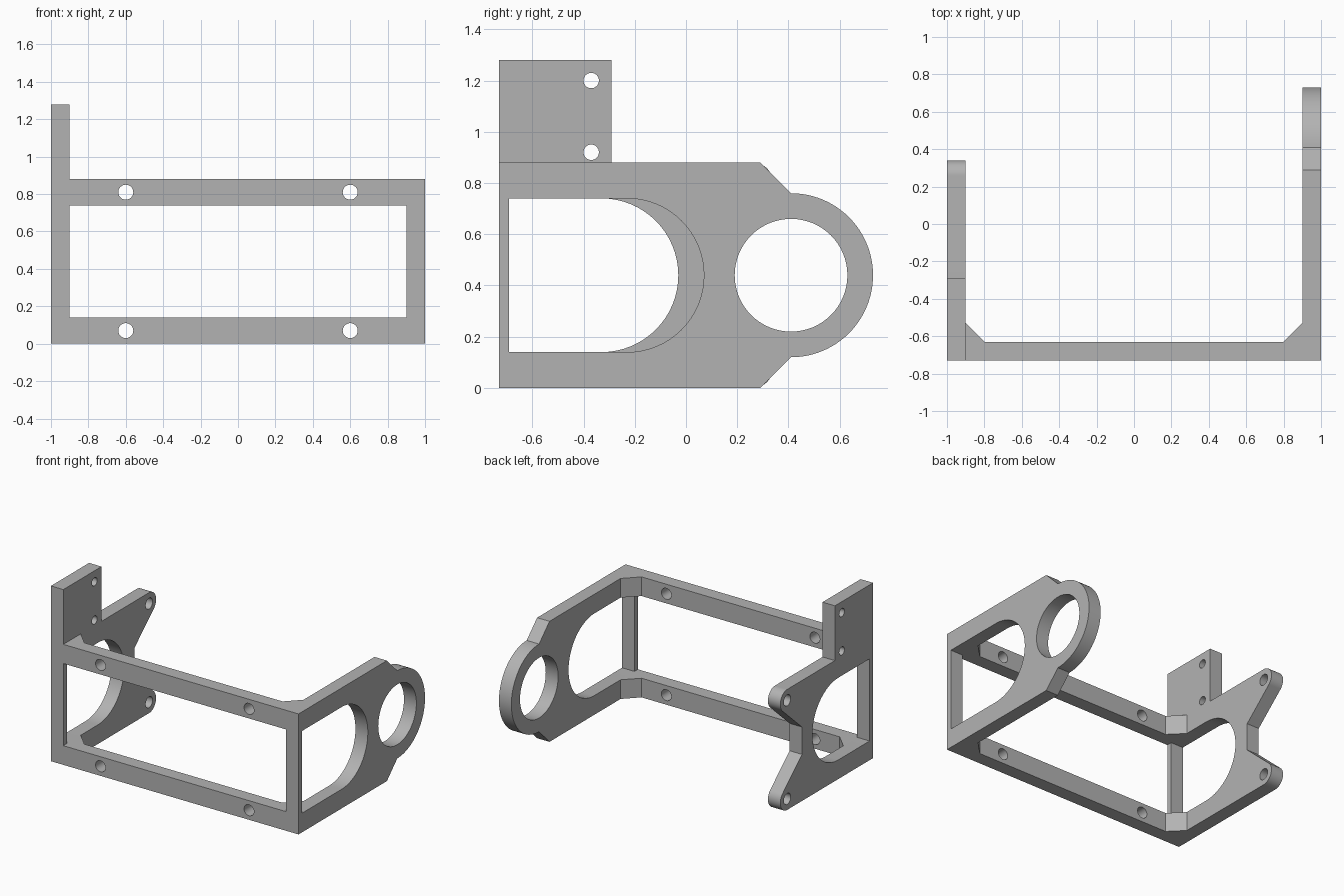
import bpy
import bmesh
from math import cos, sin, radians
from mathutils import Matrix

cube = bpy.data.objects.get("Cube")
if cube:
    bpy.data.objects.remove(cube, do_unlink=True)

grey = bpy.data.materials.new("plain grey")
grey.use_nodes = True
grey.diffuse_color = (0.45, 0.45, 0.45, 1)
grey.node_tree.nodes["Principled BSDF"].inputs["Base Color"].default_value = grey.diffuse_color

T = 0.1          # plate thickness
H = 0.88         # frame height
FRONT = -0.73    # front face

# Profile planes: columns are the directions of profile u, profile v and thickness
SIDE = Matrix(((0, 0, 1), (1, 0, 0), (0, 1, 0)))    # u = y, v = z
FACE = Matrix(((1, 0, 0), (0, 0, -1), (0, 1, 0)))   # u = x, v = z
FLAT = Matrix.Identity(3)                           # u = x, v = y


def arc(u, v, r, start, end, steps=32):
    angles = [radians(start + (end - start) * i / steps) for i in range(steps + 1)]
    return [(u + r * cos(a), v + r * sin(a)) for a in angles]


def circle(u, v, r, steps=48):
    return arc(u, v, r, 0, 360, steps)[:-1]


def plate(name, loops, plane, centre, thickness=T):
    """Extrude an outline with holes into a solid plate."""
    curve = bpy.data.curves.new(name, "CURVE")
    curve.dimensions = "2D"
    curve.fill_mode = "BOTH"
    curve.extrude = thickness / 2
    for loop in loops:
        spline = curve.splines.new("POLY")
        spline.points.add(len(loop) - 1)
        for point, (u, v) in zip(spline.points, loop):
            point.co = (u, v, 0, 1)
        spline.use_cyclic_u = True
    temp = bpy.data.objects.new(name + " outline", curve)
    bpy.context.collection.objects.link(temp)
    graph = bpy.context.evaluated_depsgraph_get()
    mesh = bpy.data.meshes.new_from_object(temp.evaluated_get(graph))
    bpy.data.objects.remove(temp, do_unlink=True)
    bpy.data.curves.remove(curve)

    bm = bmesh.new()
    bm.from_mesh(mesh)
    bmesh.ops.remove_doubles(bm, verts=bm.verts, dist=0.0001)
    bm.transform(Matrix.Translation(centre) @ plane.to_4x4())
    bmesh.ops.recalc_face_normals(bm, faces=bm.faces)
    for face in bm.faces:
        face.smooth = True
    bm.to_mesh(mesh)
    bm.free()
    mesh.set_sharp_from_angle(angle=radians(30))
    mesh.materials.clear()
    mesh.materials.append(grey)
    obj = bpy.data.objects.new(name, mesh)
    bpy.context.collection.objects.link(obj)
    return obj


def window(u):
    """Side opening with a round back end."""
    return [(-0.69, 0.14)] + arc(u, 0.44, 0.3, -90, 90) + [(-0.69, 0.74)]


# Side plate with the large ring
ring_outline = ([(FRONT, 0), (0.29, 0)] + arc(0.41, 0.44, 0.32, -90, 90, 48)
                + [(0.29, H), (FRONT, H)])
plate("ring_side_plate", [ring_outline, window(-0.23), circle(0.41, 0.44, 0.22, 64)],
      SIDE, (1 - T / 2, 0, 0))

# Side plate with two ears and a raised tab
ear_y, ear_r = 0.26, 0.08
ear_outline = ([(FRONT, 0)] + arc(ear_y, ear_r, ear_r, -90, 48)
               + [(0.09, 0.34), (0.09, 0.54)]
               + arc(ear_y, H - ear_r, ear_r, -48, 90)
               + [(-0.29, H), (-0.29, 1.28), (FRONT, 1.28)])
ear_holes = [circle(ear_y, z, 0.04) for z in (ear_r, H - ear_r)]
tab_holes = [circle(-0.37, z, 0.03) for z in (0.92, 1.2)]
plate("ear_side_plate", [ear_outline, window(-0.33)] + ear_holes + tab_holes,
      SIDE, (-1 + T / 2, 0, 0))

# Front rails and their corner gussets
for level, low in (("bottom", 0), ("top", 0.74)):
    high = low + 0.14
    hole_z = low + 0.07
    rail = [(-0.9, low), (0.9, low), (0.9, high), (-0.9, high)]
    plate(level + "_front_rail", [rail] + [circle(x, hole_z, 0.04) for x in (-0.6, 0.6)],
          FACE, (0, FRONT + T / 2, 0))
    for side, s in (("left", 1), ("right", -1)):
        corner = [(s * 0.9, -0.63), (s * 0.9, -0.53), (s * 0.8, -0.63)]
        plate(f"{level}_{side}_gusset", [corner], FLAT, (0, 0, low + 0.07), 0.14)
